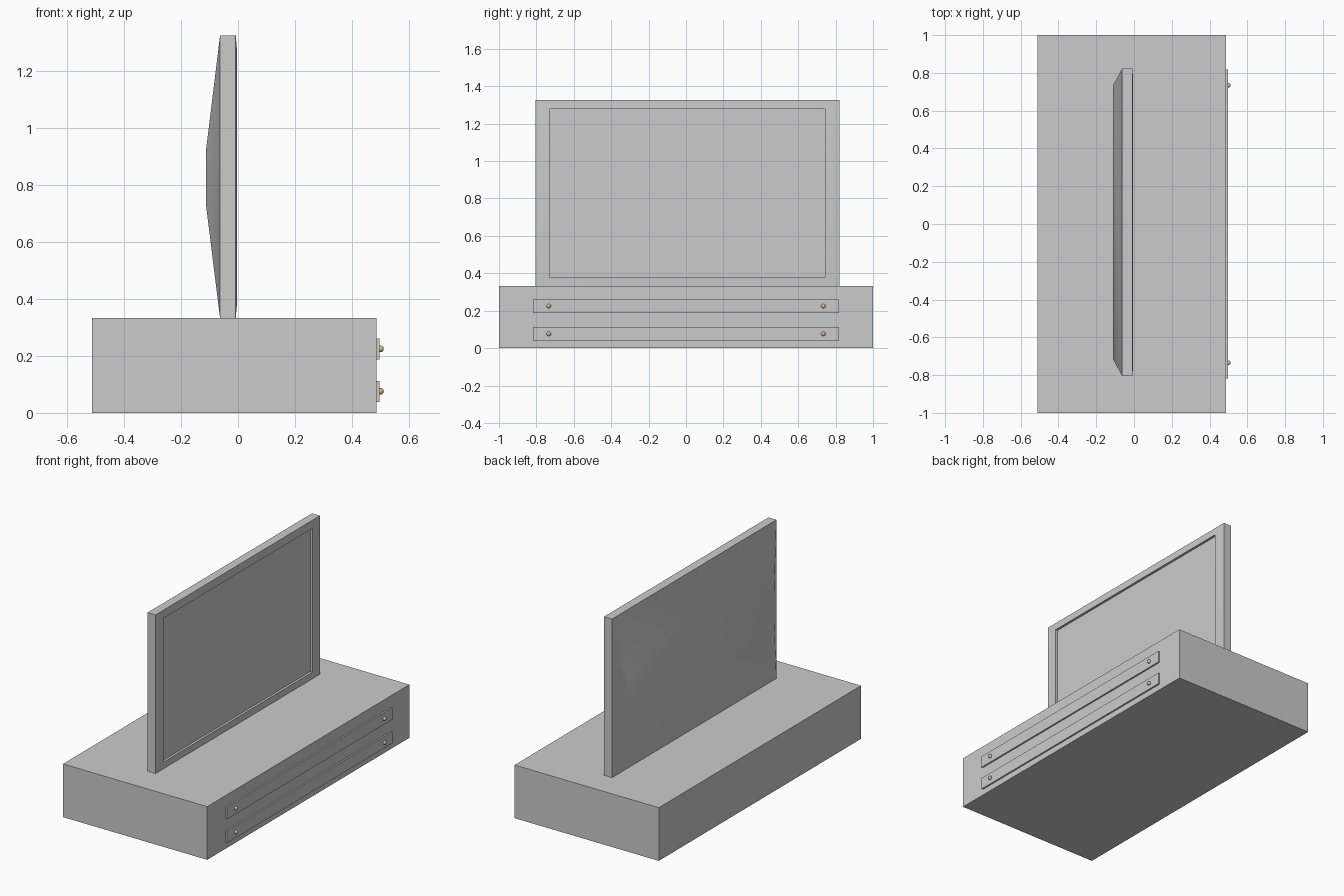
import bpy, bmesh, math

if "Cube" in bpy.data.objects:
    bpy.data.objects.remove(bpy.data.objects["Cube"])

gold = bpy.data.materials.new("brass")
gold.diffuse_color = (0.72, 0.52, 0.25, 1)
gold.use_nodes = True
gold.node_tree.nodes["Principled BSDF"].inputs["Base Color"].default_value = gold.diffuse_color


def box(name, lo, hi):
    bpy.ops.mesh.primitive_cube_add(size=1, location=[(a + b) / 2 for a, b in zip(lo, hi)])
    ob = bpy.context.object
    ob.name = name
    ob.scale = [b - a for a, b in zip(lo, hi)]
    bpy.ops.object.transform_apply(location=False, rotation=False, scale=True)
    return ob


def loft_rects(name, rects):
    """Closed skin through rectangles given as (x, y0, y1, z0, z1)."""
    bm = bmesh.new()
    loops = [[bm.verts.new((x, y, z)) for y, z in ((y0, z0), (y1, z0), (y1, z1), (y0, z1))]
             for x, y0, y1, z0, z1 in rects]
    for a, b in zip(loops, loops[1:]):
        for i in range(4):
            j = (i + 1) % 4
            bm.faces.new((a[i], a[j], b[j], b[i]))
    bm.faces.new(loops[0])
    bm.faces.new(loops[-1])
    bmesh.ops.recalc_face_normals(bm, faces=bm.faces)
    me = bpy.data.meshes.new(name)
    bm.to_mesh(me)
    bm.free()
    ob = bpy.data.objects.new(name, me)
    bpy.context.collection.objects.link(ob)
    return ob


# Low cabinet
box("cabinet", (-0.512, -1, 0), (0.487, 1, 0.333))

# Drawer fronts with a pair of round knobs each
for label, z in (("lower", 0.075), ("upper", 0.224)):
    box(f"{label}_drawer", (0.48, -0.817, z - 0.037), (0.497, 0.817, z + 0.037))
    for side, y in (("left", -0.734), ("right", 0.734)):
        bpy.ops.mesh.primitive_uv_sphere_add(segments=24, ring_count=12, radius=0.012,
                                             location=(0.5, y, z + 0.001))
        knob = bpy.context.object
        knob.name = f"{label}_{side}_knob"
        knob.data.materials.append(gold)
        bpy.ops.object.shade_smooth()

# Television: tapered back, casing, gently raised bezel, recessed screen
tv = loft_rects("television", [
    (-0.112, -0.713, 0.732, 0.727, 0.926),
    (-0.063, -0.804, 0.822, 0.333, 1.326),
    (-0.008, -0.804, 0.822, 0.333, 1.326),
    (-0.004, -0.730, 0.744, 0.378, 1.278),
    (-0.019, -0.730, 0.744, 0.378, 1.278),
])
bpy.ops.object.select_all(action='DESELECT')
tv.select_set(True)
bpy.context.view_layer.objects.active = tv
bpy.ops.object.shade_smooth_by_angle(angle=math.radians(30))
